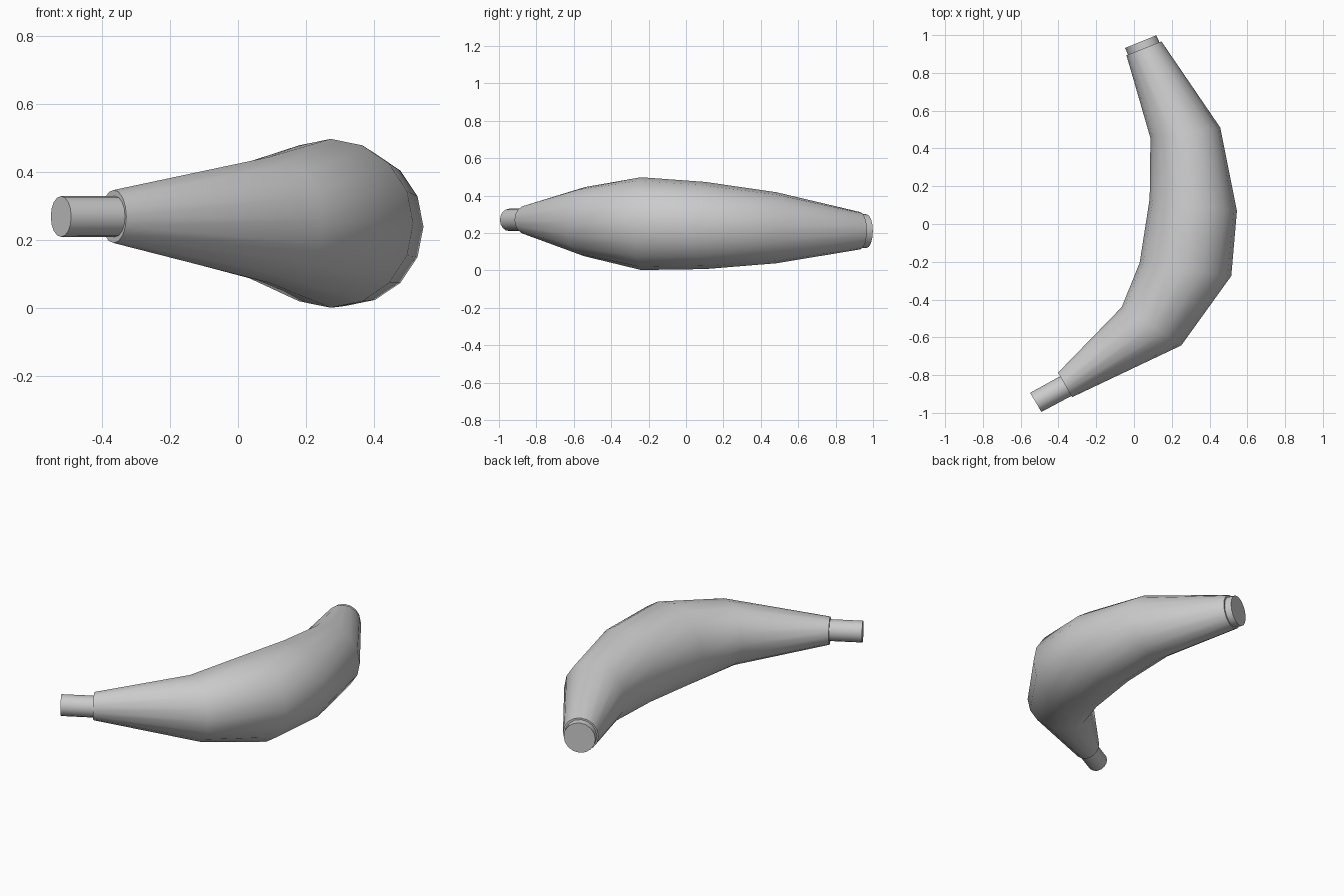
import bpy, bmesh, math
from mathutils import Vector

if "Cube" in bpy.data.objects:
    bpy.data.objects.remove(bpy.data.objects["Cube"])

SIDES = 16


def loft(name, rings):
    """Skin round sections, each (inner x, inner y, outer x, outer y, centre z, z radius)."""
    bm = bmesh.new()
    loops = []
    for ix, iy, ox, oy, z, rz in rings:
        mid = Vector(((ix + ox) / 2, (iy + oy) / 2, z))
        half = Vector(((ox - ix) / 2, (oy - iy) / 2, 0))
        angles = [2 * math.pi * k / SIDES for k in range(SIDES)]
        loops.append([bm.verts.new(mid + half * math.cos(a) + Vector((0, 0, rz * math.sin(a))))
                      for a in angles])
    for a, b in zip(loops, loops[1:]):
        for k in range(SIDES):
            n = (k + 1) % SIDES
            bm.faces.new((a[k], a[n], b[n], b[k]))
    bm.faces.new(loops[0][::-1])
    bm.faces.new(loops[-1])
    bmesh.ops.recalc_face_normals(bm, faces=bm.faces)
    mesh = bpy.data.meshes.new(name)
    bm.to_mesh(mesh)
    bm.free()
    obj = bpy.data.objects.new(name, mesh)
    bpy.context.collection.objects.link(obj)
    bpy.ops.object.select_all(action='DESELECT')
    obj.select_set(True)
    bpy.context.view_layer.objects.active = obj
    bpy.ops.object.shade_smooth_by_angle(angle=math.radians(40))
    return obj


# curved fruit body
loft("banana_body", [
    (-0.402, -0.787, -0.328, -0.917, 0.27, 0.078),
    (-0.065, -0.44, 0.25, -0.643, 0.26, 0.185),
    (0.03, -0.205, 0.515, -0.275, 0.25, 0.248),
    (0.083, 0.135, 0.545, 0.07, 0.24, 0.233),
    (0.087, 0.455, 0.457, 0.51, 0.228, 0.19),
    (-0.04, 0.893, 0.145, 0.967, 0.212, 0.10)])

# stem
loft("stem", [
    (-0.38, -0.80, -0.32, -0.904, 0.27, 0.06),
    (-0.55, -0.894, -0.49, -0.995, 0.27, 0.06)])

# blossom end
loft("blossom_tip", [
    (-0.03, 0.89, 0.137, 0.957, 0.212, 0.09),
    (-0.047, 0.932, 0.118, 0.999, 0.21, 0.09)])
